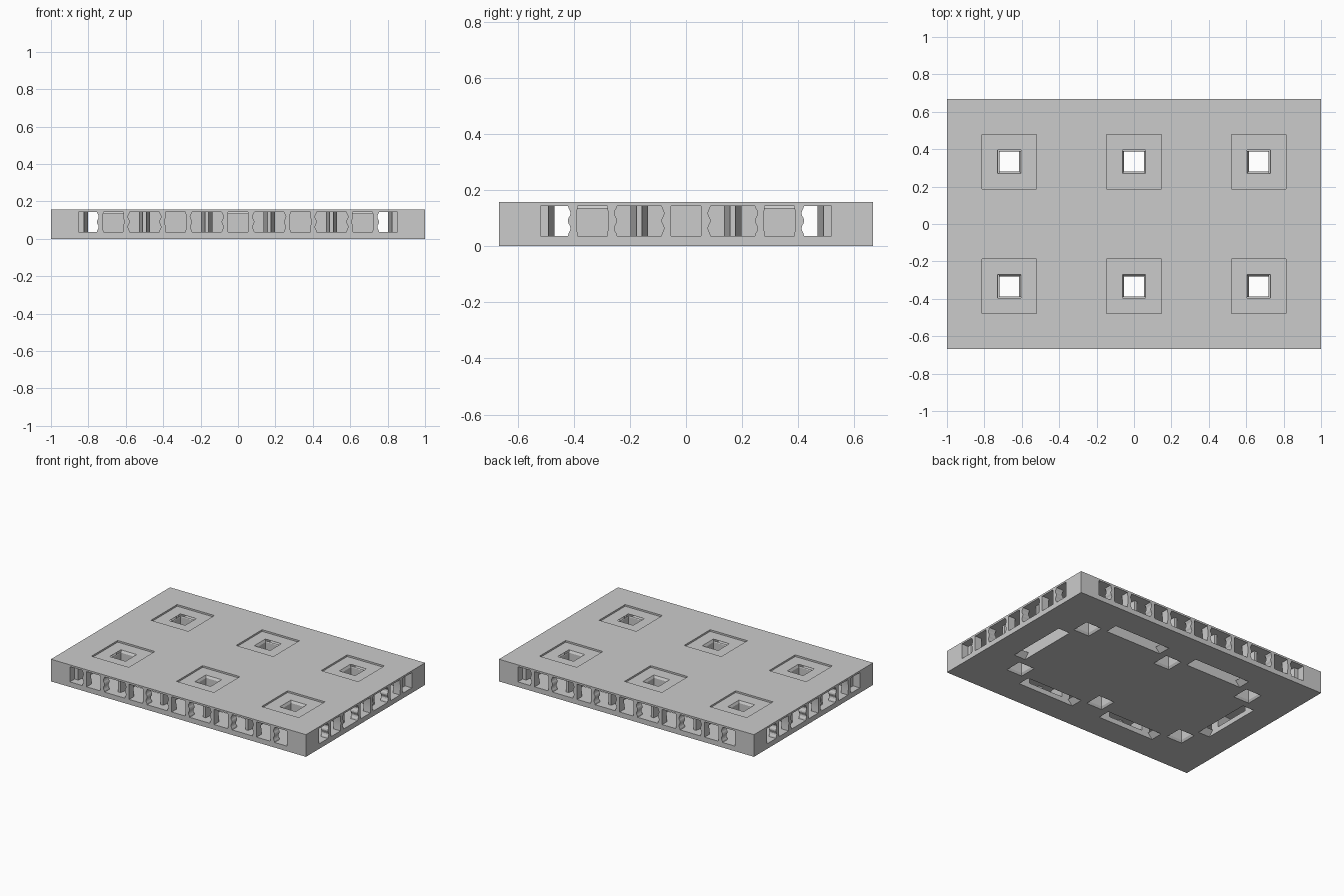
import bpy, bmesh, math
from mathutils import Matrix, Vector

old = bpy.data.objects.get("Cube")
if old:
    bpy.data.objects.remove(old, do_unlink=True)

HX, HY, H = 1.0, 0.667, 0.157      # half sizes and height of the slab
Z0, Z1 = 0.036, 0.145              # floor and ceiling of the side ports
GRID = 1 / 3                       # port spacing
DEPTH = 0.187                      # edge to tunnel
WIDTH = 0.09                       # tunnel width

grey = bpy.data.materials.new("stone_grey")
grey.use_nodes = True
colour = (0.6, 0.6, 0.6, 1)
grey.diffuse_color = colour
grey.node_tree.nodes["Principled BSDF"].inputs["Base Color"].default_value = colour


def loft(name, low, high, matrix=Matrix()):
    """Closed solid between two matching rings of 3D points."""
    bm = bmesh.new()
    a = [bm.verts.new(p) for p in low]
    b = [bm.verts.new(p) for p in high]
    n = len(a)
    bm.faces.new(a)
    bm.faces.new(b)
    for i in range(n):
        j = (i + 1) % n
        bm.faces.new((a[i], a[j], b[j], b[i]))
    bm.transform(matrix)
    bmesh.ops.recalc_face_normals(bm, faces=bm.faces)
    mesh = bpy.data.meshes.new(name)
    bm.to_mesh(mesh)
    bm.free()
    mesh.materials.append(grey)
    ob = bpy.data.objects.new(name, mesh)
    bpy.context.collection.objects.link(ob)
    return ob


def rect(cx, cy, hx, hy, z):
    return [(cx + sx * hx, cy + sy * hy, z)
            for sx, sy in ((-1, -1), (1, -1), (1, 1), (-1, 1))]


def box(name, cx, cy, hx, hy, z0, z1):
    return loft(name, rect(cx, cy, hx, hy, z0), rect(cx, cy, hx, hy, z1))


def carve(target, cutter):
    mod = target.modifiers.new("carve", 'BOOLEAN')
    mod.operation = 'DIFFERENCE'
    mod.solver = 'EXACT'
    mod.object = cutter
    cutter.hide_render = True
    bpy.context.view_layer.objects.active = target
    bpy.ops.object.modifier_apply(modifier=mod.name)
    bpy.data.objects.remove(cutter, do_unlink=True)


def edge_frame(side, offset):
    """Local x runs along the edge, local y points into the slab."""
    angle = side * math.pi / 2
    half = HX if side % 2 else HY
    return Matrix.Rotation(angle, 4, 'Z') @ Matrix.Translation((offset, -half, 0))


slab = box("base_slab", 0, 0, HX, HY, 0, H)

# Tunnels running parallel to the four edges
tx, ty = HX - DEPTH - WIDTH / 2, HY - DEPTH - WIDTH / 2
ex, ey = HX - DEPTH, HY - DEPTH
for s in (-1, 1):
    carve(slab, box("tunnel_cutter", s * tx, 0, WIDTH / 2, ey, Z0, Z1 - 0.001))
    carve(slab, box("tunnel_cutter", 0, s * ty, ex, WIDTH / 2, Z0, Z1 - 0.001))

# Clip ports in each edge: a wide mouth, then a tapered throat into the tunnel
half_port = [(0.185, -0.02), (0.185, 0.053), (0.157, 0.053), (0.133, DEPTH + 0.02)]
plan = half_port + [(-x, y) for x, y in reversed(half_port)]
ports = []
for side in range(4):
    count = 3 if side % 2 else 5
    for i in range(count):
        ports.append(edge_frame(side, (i - (count - 1) / 2) * GRID))
for frame in ports:
    carve(slab, loft("port_cutter", [(x, y, Z0) for x, y in plan],
                     [(x, y, Z1 - 0.001) for x, y in plan], frame))

# Underside slots with sloping ends, opening into the tunnels
slots = [(s * tx, 0, 0, 1) for s in (-1, 1)]
slots += [(sx * GRID, sy * ty, 1, 0) for sx in (-1, 1) for sy in (-1, 1)]
for cx, cy, along_x, along_y in slots:
    def ring(half, z):
        w = WIDTH / 2
        return rect(cx, cy, half if along_x else w, half if along_y else w, z)
    carve(slab, loft("slot_cutter", ring(0.23, -0.01), ring(0.183, Z0 + 0.004)))

# Shallow square recesses with flared square holes through the slab
for i in (-1, 0, 1):
    for j in (-1, 1):
        cx, cy = i * 2 * GRID, j * GRID
        carve(slab, box("recess_cutter", cx, cy, 0.146, 0.146, Z1, H + 0.02))
        carve(slab, box("hole_cutter", cx, cy, 0.053, 0.053, -0.02, H))
        carve(slab, loft("flare_cutter", rect(cx, cy, 0.064, 0.064, Z1 + 0.003),
                         rect(cx, cy, 0.05, 0.05, Z1 - 0.02)))
        carve(slab, loft("flare_cutter", rect(cx, cy, 0.064, 0.064, -0.003),
                         rect(cx, cy, 0.05, 0.05, 0.02)))

# Slim wavy posts standing in the mouth of every port
STEPS = 12
for frame in ports:
    for s in (-1, 1):
        outline = []
        for k in range(STEPS + 1):
            t = k / STEPS
            outline.append((0.083 + 0.005 * math.cos(4 * math.pi * t), t))
        for k in range(STEPS, -1, -1):
            t = k / STEPS
            outline.append((0.053 + 0.003 * math.sin(math.pi * t), t))
        z_of = lambda t: Z0 + t * (Z1 - Z0)
        front = [(s * x, 0, z_of(t)) for x, t in outline]
        back = [(s * x, 0.055, z_of(t)) for x, t in outline]
        loft("port_post", front, back, frame)
